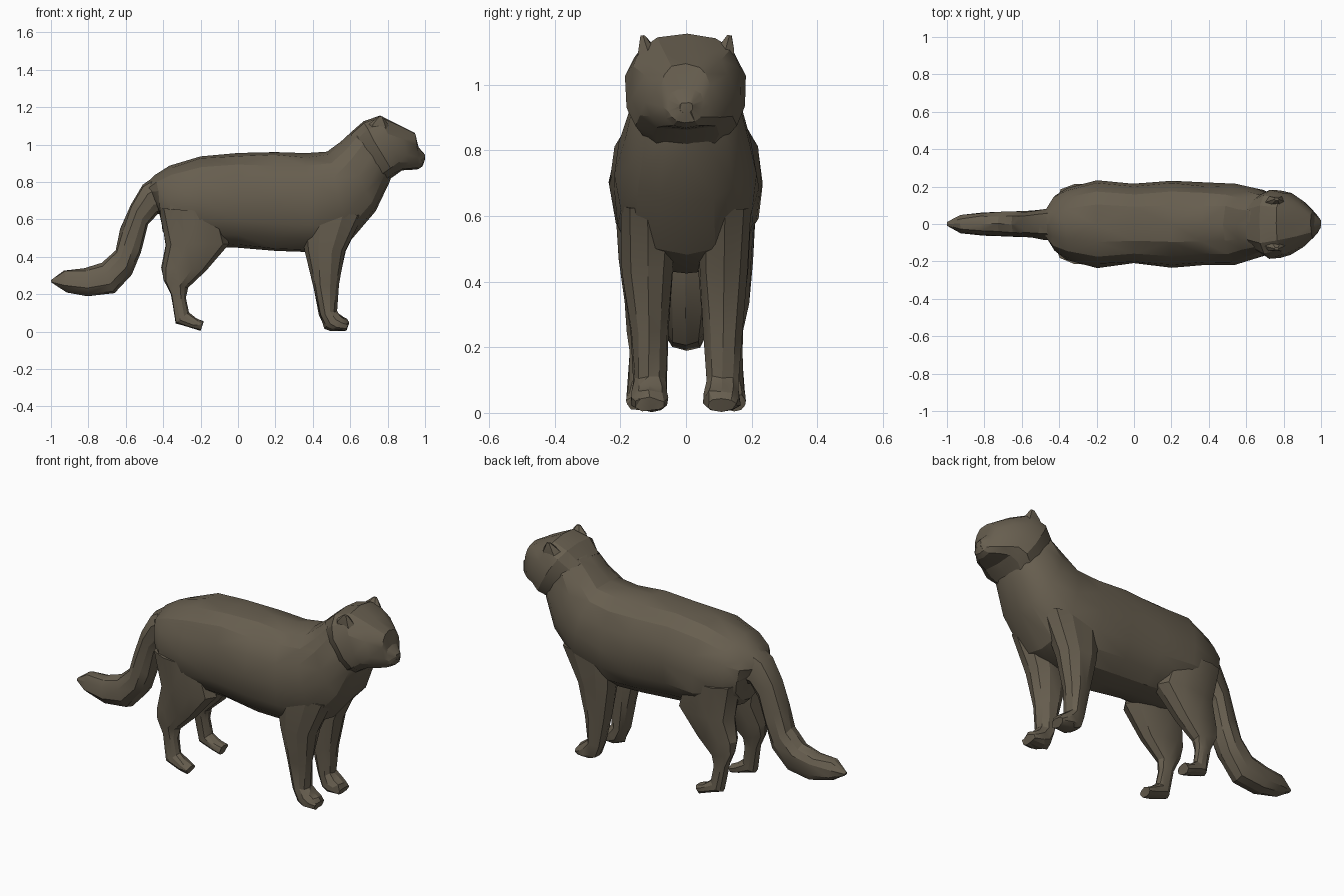
import bpy, bmesh, math, random
from mathutils import Vector

random.seed(4)
fur = bpy.data.materials.new("dark brown fur")
fur.diffuse_color = (0.135, 0.112, 0.078, 1)


def loft(name, rings, sides=14, power=2.3, yc=0.0, side=1, jitter=0.005):
    """Skin rings of (x1, z1, x2, z2, half width[, y centre]) lying across the xz plane."""
    bm = bmesh.new()
    loops = []
    for r in rings:
        a, b = Vector((r[0], 0, r[1])), Vector((r[2], 0, r[3]))
        mid, half, w = (a + b) / 2, (a - b) / 2, r[4]
        y0 = r[5] if len(r) > 5 else yc
        loop = []
        for i in range(sides):
            t = 2 * math.pi * i / sides
            c, s = math.cos(t), math.sin(t)
            c = math.copysign(abs(c) ** (2 / power), c)
            s = math.copysign(abs(s) ** (2 / power), s)
            p = mid + half * c + Vector((0, side * (y0 + w * s), 0))
            k = min(jitter, w * 0.1)
            p += Vector([random.uniform(-k, k) for _ in range(3)])
            p.z = max(p.z, 0)
            loop.append(bm.verts.new(p))
        loops.append(loop)
    for l0, l1 in zip(loops, loops[1:]):
        for i in range(sides):
            j = (i + 1) % sides
            bm.faces.new((l0[i], l0[j], l1[j], l1[i]))
    bm.faces.new(loops[0])
    bm.faces.new(loops[-1])
    bmesh.ops.triangulate(bm, faces=bm.faces[:])
    bmesh.ops.recalc_face_normals(bm, faces=bm.faces[:])
    me = bpy.data.meshes.new(name)
    bm.to_mesh(me)
    bm.free()
    me.materials.append(fur)
    ob = bpy.data.objects.new(name, me)
    bpy.context.collection.objects.link(ob)
    bpy.ops.object.select_all(action='DESELECT')
    ob.select_set(True)
    bpy.context.view_layer.objects.active = ob
    bpy.ops.object.shade_smooth_by_angle(angle=math.radians(24))
    return ob


# Trunk and neck
loft("body", [
    (-0.49, 0.79, -0.42, 0.64, 0.08), (-0.44, 0.84, -0.40, 0.54, 0.15),
    (-0.36, 0.885, -0.36, 0.50, 0.195), (-0.20, 0.94, -0.20, 0.46, 0.232),
    (0.0, 0.96, 0.0, 0.445, 0.212), (0.20, 0.96, 0.20, 0.43, 0.23),
    (0.36, 0.95, 0.40, 0.42, 0.22), (0.48, 0.965, 0.60, 0.48, 0.215),
    (0.55, 1.02, 0.74, 0.64, 0.19), (0.61, 1.08, 0.81, 0.80, 0.165),
    (0.68, 1.10, 0.83, 0.85, 0.13)], sides=16)

# Head with short muzzle
loft("head", [
    (0.60, 1.06, 0.79, 0.80, 0.15), (0.67, 1.125, 0.84, 0.835, 0.187),
    (0.76, 1.152, 0.88, 0.86, 0.168), (0.86, 1.11, 0.93, 0.865, 0.125),
    (0.945, 1.062, 0.965, 0.87, 0.075), (0.962, 0.99, 0.985, 0.885, 0.052),
    (0.999, 0.945, 0.997, 0.915, 0.02)], power=2.7, jitter=0.004)

# Bushy tail
loft("tail", [
    (-0.44, 0.83, -0.38, 0.62, 0.09), (-0.51, 0.79, -0.425, 0.63, 0.085),
    (-0.575, 0.68, -0.48, 0.57, 0.075), (-0.625, 0.55, -0.52, 0.42, 0.07),
    (-0.655, 0.43, -0.57, 0.31, 0.07), (-0.73, 0.365, -0.66, 0.205, 0.066),
    (-0.82, 0.337, -0.80, 0.19, 0.064), (-0.93, 0.33, -0.92, 0.21, 0.048),
    (-1.0, 0.275, -0.995, 0.26, 0.012)], sides=10)

for side, label in ((-1, "right"), (1, "left")):
    # Foreleg and paw
    loft("front_leg_" + label, [
        (0.33, 0.64, 0.67, 0.62, 0.09, 0.115), (0.355, 0.43, 0.575, 0.43, 0.08, 0.115),
        (0.40, 0.25, 0.535, 0.25, 0.06, 0.112), (0.435, 0.09, 0.525, 0.11, 0.05, 0.11),
        (0.46, 0.02, 0.55, 0.085, 0.054, 0.11), (0.50, 0.005, 0.58, 0.07, 0.058, 0.11),
        (0.575, 0.005, 0.592, 0.045, 0.045, 0.11)], sides=10, side=side)
    # Hind leg with hock and paw
    loft("hind_leg_" + label, [
        (-0.42, 0.66, -0.10, 0.64, 0.10, 0.12), (-0.385, 0.46, -0.05, 0.47, 0.085, 0.12),
        (-0.41, 0.34, -0.17, 0.33, 0.062, 0.13), (-0.40, 0.28, -0.27, 0.235, 0.045, 0.135),
        (-0.36, 0.20, -0.28, 0.18, 0.034, 0.14), (-0.335, 0.045, -0.265, 0.10, 0.034, 0.145),
        (-0.25, 0.02, -0.225, 0.07, 0.04, 0.145), (-0.20, 0.008, -0.185, 0.055, 0.036, 0.145)],
        sides=10, side=side)
    # Small upright ear
    loft("ear_" + label, [
        (0.67, 1.05, 0.84, 1.04, 0.05, 0.10), (0.70, 1.11, 0.81, 1.10, 0.03, 0.118),
        (0.75, 1.15, 0.775, 1.15, 0.008, 0.132)], sides=6, side=side)
